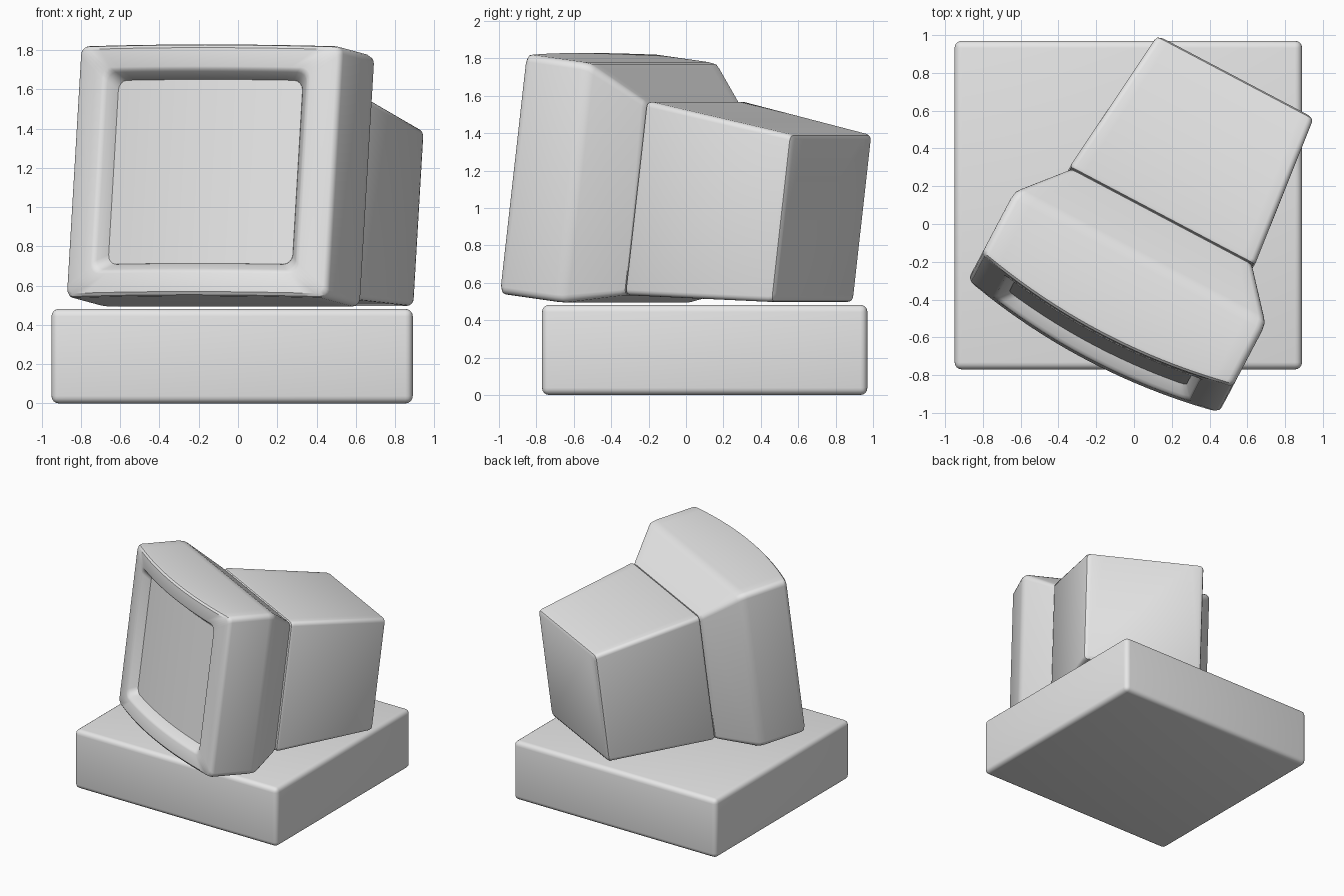
import bpy, bmesh, math
from mathutils import Matrix

if "Cube" in bpy.data.objects:
    bpy.data.objects.remove(bpy.data.objects["Cube"])

grey = bpy.data.materials.new("light_grey")
grey.diffuse_color = (0.8, 0.8, 0.8, 1)
grey.use_nodes = True
grey.node_tree.nodes["Principled BSDF"].inputs["Base Color"].default_value = grey.diffuse_color

HALF, BULGE = 0.752, 0.083     # half width of the case, forward bow of its front
# turned on its base and leaning back
PLACE = (Matrix.Translation((0, 0, 0.5)) @ Matrix.Rotation(math.radians(-27.8), 4, 'Z')
         @ Matrix.Rotation(math.radians(-7.2), 4, 'X') @ Matrix.Translation((0.112, 0, 0)))


def finish(name, bm, angle=35):
    bmesh.ops.remove_doubles(bm, verts=bm.verts, dist=1e-5)
    bmesh.ops.recalc_face_normals(bm, faces=bm.faces)
    me = bpy.data.meshes.new(name)
    bm.to_mesh(me)
    bm.free()
    me.materials.append(grey)
    ob = bpy.data.objects.new(name, me)
    bpy.context.collection.objects.link(ob)
    bpy.ops.object.select_all(action='DESELECT')
    ob.select_set(True)
    bpy.context.view_layer.objects.active = ob
    bpy.ops.object.shade_smooth_by_angle(angle=math.radians(angle))
    return ob


def ring(hw, h0, h1, r, depth, bow=0.0, collapse=False):
    """Rounded rectangle; collapse squeezes it to its horizontal middle line."""
    pts, n, arc = [], 20, 4
    corners = [(hw - r, h1 - r, 0), (-hw + r, h1 - r, 90),
               (-hw + r, h0 + r, 180), (hw - r, h0 + r, 270)]
    for i, (cx, cz, a0) in enumerate(corners):
        for k in range(arc + 1):
            a = math.radians(a0 + 90 * k / arc)
            pts.append((cx + r * math.cos(a), cz + r * math.sin(a)))
        if i in (0, 2):          # subdivide top and bottom so they can bow
            xa, z = pts[-1]
            for k in range(1, n):
                pts.append((xa + (-2 * xa) * k / n, z))
    mid = (h0 + h1) / 2
    return [(x, depth - bow * (1 - (x / HALF) ** 2), mid if collapse else z)
            for x, z in pts]


def loft(name, rings, cap_end=False):
    bm = bmesh.new()
    loops = [[bm.verts.new(p) for p in ring(*r)] for r in rings]
    n = len(loops[0])
    for a, b in zip(loops, loops[1:]):
        for i in range(n):
            j = (i + 1) % n
            bm.faces.new((a[i], a[j], b[j], b[i]))
    bm.faces.new(loops[0])
    if cap_end:
        bm.faces.new(loops[-1])
    bm.transform(PLACE)
    return finish(name, bm)


# Front case: tapered back, bowed bezel, recess for the screen
B = BULGE
loft("monitor_case", [
    (0.520, 0.055, 1.045, 0.03, -0.028),
    (0.540, 0.035, 1.066, 0.03, -0.032),
    (0.556, 0.026, 1.080, 0.03, -0.050),
    (0.728, -0.036, 1.226, 0.04, -0.268),
    (0.745, -0.043, 1.242, 0.04, -0.295),
    (0.752, -0.045, 1.247, 0.04, -0.340),
    (0.752, -0.045, 1.247, 0.04, -0.645, B),
    (0.747, -0.040, 1.242, 0.04, -0.663, B),
    (0.732, -0.025, 1.227, 0.04, -0.674, B),
    (0.600, 0.072, 1.132, 0.05, -0.674, B),
    (0.583, 0.086, 1.118, 0.05, -0.668, B),
    (0.572, 0.096, 1.108, 0.05, -0.655, B),
    (0.530, 0.128, 1.072, 0.05, -0.603, B),
    (0.525, 0.132, 1.068, 0.05, -0.590, B),
    (0.525, 0.132, 1.068, 0.05, -0.590, B, True),
])

# Screen glass, curved in one direction
loft("screen", [
    (0.530, 0.128, 1.072, 0.05, -0.570),
    (0.530, 0.128, 1.072, 0.05, -0.605, B),
    (0.530, 0.128, 1.072, 0.05, -0.605, B, True),
])

# Tapered rear housing
loft("rear_housing", [
    (0.515, 0.060, 1.040, 0.02, -0.060),
    (0.530, 0.050, 1.055, 0.02, -0.028),
    (0.546, 0.038, 1.070, 0.03, -0.022),
    (0.553, 0.032, 1.075, 0.03, -0.005),
    (0.471, 0.098, 1.004, 0.03, 0.795),
    (0.464, 0.104, 0.997, 0.03, 0.815),
    (0.445, 0.122, 0.978, 0.03, 0.825),
], cap_end=True)

# Desk unit under the monitor
bm = bmesh.new()
bmesh.ops.create_cube(bm, size=1)
bm.transform(Matrix.Translation((-0.03, 0.10, 0.241)) @ Matrix.Diagonal((1.84, 1.74, 0.482, 1)))
bmesh.ops.bevel(bm, geom=bm.edges[:], offset=0.038, segments=4, profile=0.5, affect='EDGES')
finish("base_unit", bm)
